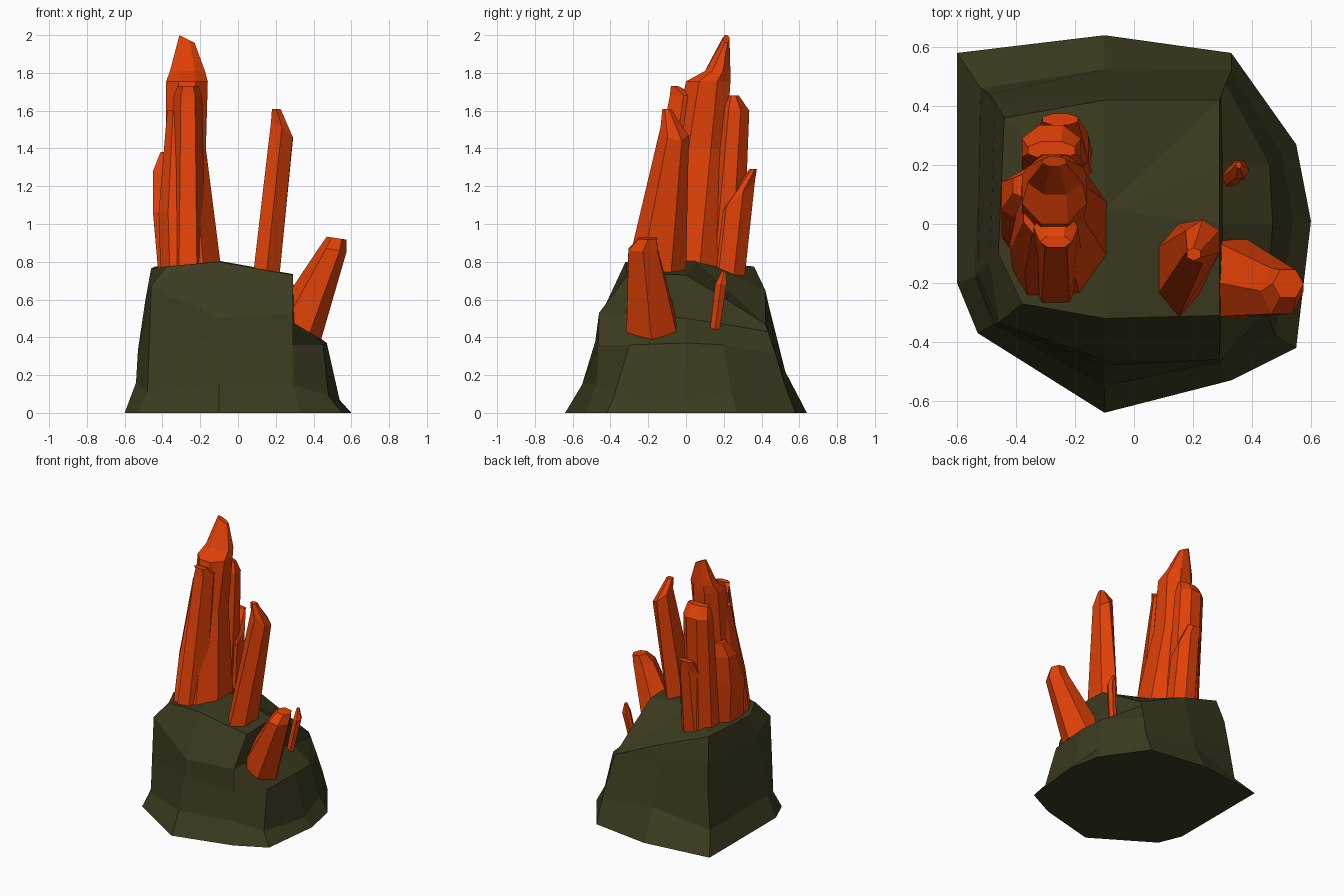
import bpy, math

def material(name, rgb):
    m = bpy.data.materials.new(name)
    m.diffuse_color = (*rgb, 1)
    return m

MOSS = material("dark olive rock", (0.045, 0.043, 0.014))
ORANGE = material("orange crystal", (0.75, 0.052, 0.002))

def loft(name, rings, mat, peak=None):
    """Skin closed rings of equal length, bottom to top; cap flat or with a peak."""
    n = len(rings[0])
    verts = [p for r in rings for p in r]
    faces = [tuple(range(n))[::-1]]
    for k in range(len(rings) - 1):
        for i in range(n):
            j = (i + 1) % n
            faces.append((k*n + i, k*n + j, (k+1)*n + j, (k+1)*n + i))
    top = (len(rings) - 1) * n
    if peak:
        verts.append(peak)
        faces += [(top + i, top + (i + 1) % n, len(verts) - 1) for i in range(n)]
    else:
        faces.append(tuple(range(top, top + n)))
    me = bpy.data.meshes.new(name)
    me.from_pydata(verts, [], faces)
    me.materials.append(mat)
    ob = bpy.data.objects.new(name, me)
    bpy.context.collection.objects.link(ob)
    return ob

# Rock: ten columns, counter-clockwise from the left-front corner
base = [(-.6, -.2, 0), (-.53, -.37, 0), (-.1, -.64, 0), (.33, -.53, 0), (.55, -.42, 0),
        (.6, .01, 0), (.55, .27, 0), (.33, .58, 0), (-.1, .64, 0), (-.6, .58, 0)]
foot = [(-.54, -.18, .16), (-.48, -.34, .11), (-.1, -.55, .15), (.29, -.475, .15), (.48, -.38, .09),
        (.54, .01, .06), (.5, .24, .11), (.33, .52, .16), (-.1, .525, .22), (-.52, .46, .14)]
ledge = [(-.53, -.17, .33), (-.47, -.34, .36), (-.1, -.48, .38), (.29, -.465, .36), (.45, -.3, .36),
         (.47, 0, .37), (.46, .2, .36), (.31, .475, .31), (-.1, .48, .4), (-.49, .44, .38)]
waist = [(-.49, -.13, .6), (-.46, -.335, .67), (-.1, -.46, .5), (.29, -.46, .53), (.3, -.2, .52),
         (.3, 0, .5), (.3, .2, .47), (.295, .435, .43), (-.1, .44, .56), (-.47, .41, .6)]
crown = [(-.46, -.1, .765), (-.38, -.27, .775), (-.1, -.32, .8), (.29, -.31, .73), (.29, -.15, .735),
         (.29, 0, .73), (.29, .2, .61), (.29, .42, .47), (-.1, .42, .65), (-.44, .36, .775)]
loft("rock_base", [base, foot, ledge, waist, crown], MOSS, peak=(-.1, .05, .805))

def prism_ring(x0, x1, y0, y1, z, sx=0, sy=0, sides=6, turn=0):
    """Polygon ring filling a box; sx, sy are the slopes of its plane."""
    ang = [math.radians(turn + 360 / sides * k) for k in range(sides)]
    mx, my = max(map(math.cos, ang)), max(map(math.sin, ang))
    hx, hy = (x1 - x0) / 2, (y1 - y0) / 2
    ring = []
    for a in ang:
        dx, dy = hx * math.cos(a) / mx, hy * math.sin(a) / my
        ring.append(((x0 + x1) / 2 + dx, (y0 + y1) / 2 + dy, z + sx * dx + sy * dy))
    return ring

def crystal(name, *sections, sides=6, turn=0):
    loft(name, [prism_ring(*s, sides=sides, turn=turn) for s in sections], ORANGE)

# Tall cluster on the left
crystal("main_crystal", (-.41, -.085, -.25, .2, .73), (-.38, -.17, -.07, .215, 1.4),
        (-.38, -.16, 0, .235, 1.755), (-.36, -.175, .1, .235, 1.81), (-.31, -.23, .195, .23, 1.98, -.5),
        sides=8, turn=22.5)
crystal("front_crystal", (-.36, -.17, -.275, -.02, .74), (-.34, -.19, -.085, .06, 1.68),
        (-.32, -.21, -.08, -.04, 1.73))
crystal("front_left_crystal", (-.41, -.24, -.25, .05, .74), (-.42, -.25, -.17, .1, 1.06),
        (-.375, -.27, -.03, .1, 1.6), sides=8, turn=22.5)
crystal("back_crystal", (-.38, -.16, .08, .3, .7), (-.38, -.18, .18, .335, 1.6),
        (-.36, -.2, .22, .28, 1.68), sides=8, turn=22.5)
crystal("rear_spur", (-.35, -.14, .1, .3, .62), (-.33, -.155, .15, .365, 1.13, 0, .9),
        (-.31, -.19, .335, .375, 1.29), sides=8, turn=22.5)
crystal("left_crystal", (-.42, -.25, -.17, .17, .72), (-.45, -.26, -.12, .19, 1.06),
        (-.45, -.28, 0, .19, 1.28), (-.41, -.3, .08, .18, 1.38), turn=30)

# Single tall crystal on the right
crystal("right_crystal", (.08, .22, -.32, 0, .73), (.175, .29, -.135, .015, 1.49, -.7, -.3),
        (.18, .225, -.125, -.08, 1.61), turn=30)

# Short leaning crystal and tiny shard on the right ledge
crystal("leaning_crystal", (.2, .44, -.315, -.05, .46, -.6), (.43, .575, -.305, -.15, .865, -.15),
        (.47, .575, -.25, -.155, .925, -.15))
crystal("tiny_shard", (.29, .345, .125, .175, .42), (.33, .39, .155, .215, .68),
        (.345, .365, .19, .21, .75))
